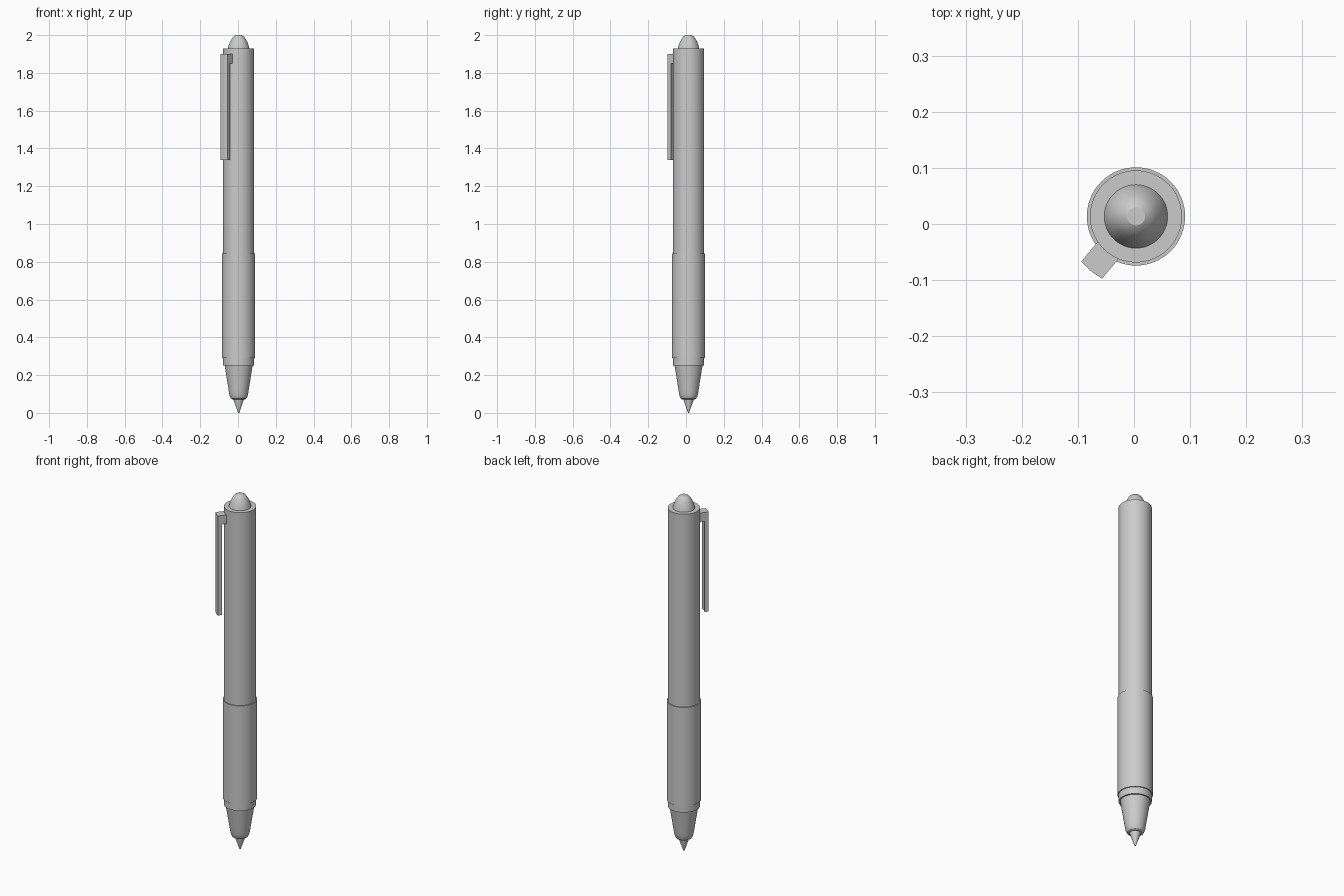
import bpy, bmesh, math
from mathutils import Matrix

cube = bpy.data.objects.get("Cube")
if cube:
    bpy.data.objects.remove(cube, do_unlink=True)

AXIS = (0.0035, 0.0135, 0)          # pen axis, shifted so the clip is balanced
CLIP_ANGLE = math.radians(230.5)

grey = bpy.data.materials.new("plain_grey")
grey.use_nodes = True
grey.diffuse_color = (0.6, 0.6, 0.6, 1)
grey.node_tree.nodes["Principled BSDF"].inputs["Base Color"].default_value = grey.diffuse_color


def finish(name, bm, angle=30):
    bmesh.ops.remove_doubles(bm, verts=bm.verts, dist=1e-5)
    bmesh.ops.recalc_face_normals(bm, faces=bm.faces)
    mesh = bpy.data.meshes.new(name)
    bm.to_mesh(mesh)
    bm.free()
    mesh.materials.append(grey)
    ob = bpy.data.objects.new(name, mesh)
    ob.location = AXIS
    bpy.context.collection.objects.link(ob)
    bpy.ops.object.select_all(action='DESELECT')
    ob.select_set(True)
    bpy.context.view_layer.objects.active = ob
    bpy.ops.object.shade_smooth_by_angle(angle=math.radians(angle))
    return ob


def lathe(name, profile, steps=64):
    """Revolve (radius, height) points about z, closing both ends on the axis."""
    bm = bmesh.new()
    pts = [(0, profile[0][1])] + profile + [(0, profile[-1][1])]
    verts = [bm.verts.new((r, 0, z)) for r, z in pts]
    edges = [bm.edges.new(pair) for pair in zip(verts, verts[1:])]
    bmesh.ops.spin(bm, geom=verts + edges, cent=(0, 0, 0), axis=(0, 0, 1),
                   angle=math.tau, steps=steps, use_duplicate=False)
    return finish(name, bm)


def curved_block(name, r_in, r_out, half_width, z0, z1, n=8):
    """Upright block whose inner and outer faces follow the barrel's curve."""
    bm = bmesh.new()
    ys = [half_width * (2 * i / n - 1) for i in range(n + 1)]
    outline = [(math.sqrt(r_out ** 2 - y * y), y) for y in ys]
    outline += [(math.sqrt(r_in ** 2 - y * y), y) for y in reversed(ys)]
    face = bm.faces.new([bm.verts.new((x, y, z0)) for x, y in outline])
    top = bmesh.ops.extrude_face_region(bm, geom=[face], use_keep_orig=True)["geom"]
    bmesh.ops.translate(bm, vec=(0, 0, z1 - z0),
                        verts=[g for g in top if isinstance(g, bmesh.types.BMVert)])
    bmesh.ops.transform(bm, matrix=Matrix.Rotation(CLIP_ANGLE, 4, 'Z'), verts=bm.verts)
    return finish(name, bm)


# Writing end
lathe("writing_tip", [(0.003, 0), (0.028, 0.072), (0.028, 0.08)])
lathe("nose_cone", [(0.034, 0.072), (0.041, 0.076), (0.046, 0.085), (0.05, 0.1),
                    (0.053, 0.12), (0.074, 0.252)])
lathe("nose_ring", [(0.082, 0.252), (0.082, 0.292)])

# Barrel
lathe("grip", [(0.0875, 0.29), (0.0875, 0.845)])
lathe("barrel", [(0.082, 0.84), (0.082, 1.93)])

# Domed push button
lathe("push_button", [(0.057, 1.928), (0.053, 1.945), (0.046, 1.963), (0.037, 1.98),
                      (0.027, 1.993), (0.016, 2.0)])

# Pocket clip
curved_block("clip_bar", 0.105, 0.126, 0.024, 1.34, 1.90)
curved_block("clip_bridge", 0.078, 0.106, 0.024, 1.85, 1.90)
